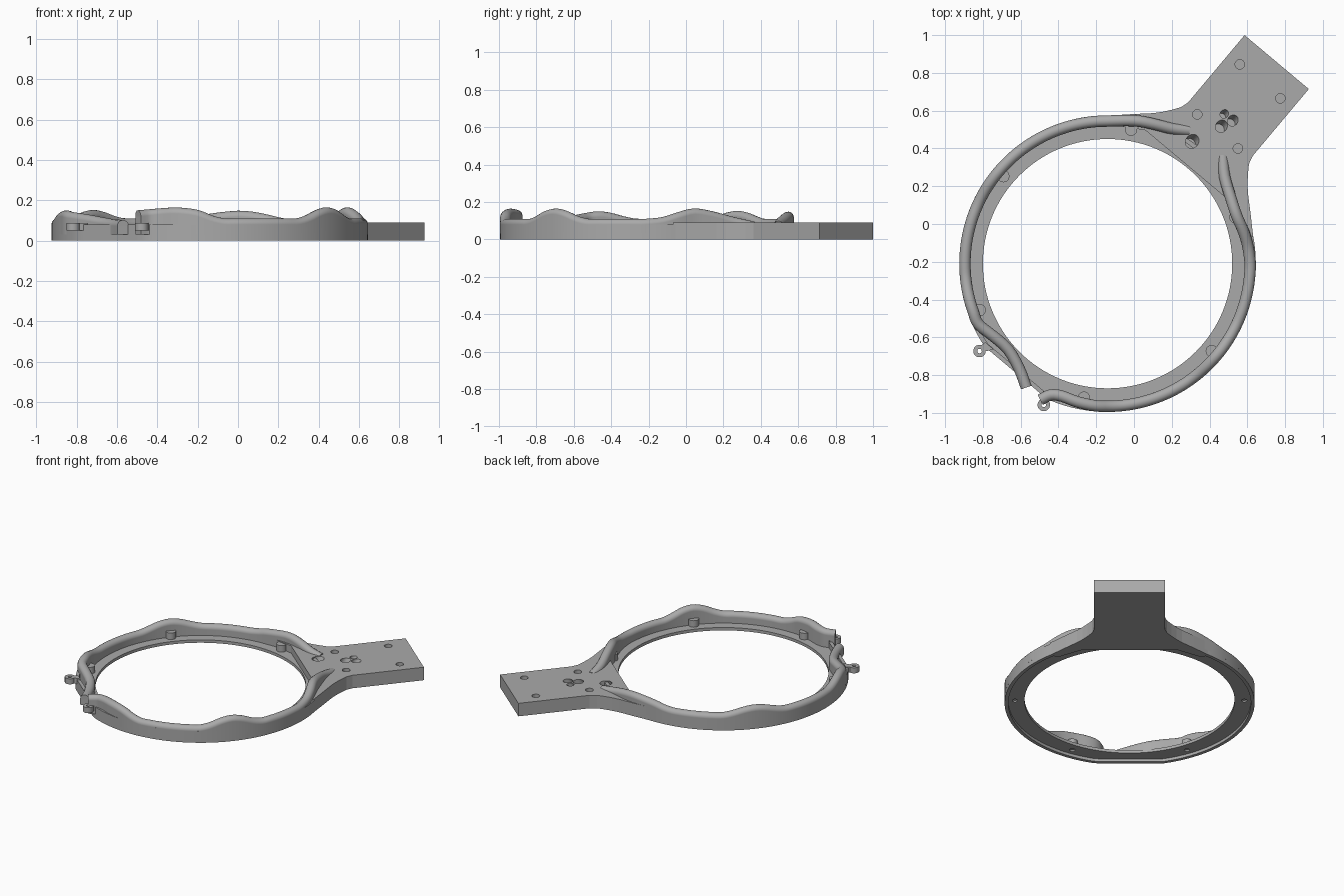
import bpy, bmesh, math
from mathutils import Vector, Matrix

cube = bpy.data.objects.get("Cube")
if cube:
    bpy.data.objects.remove(cube, do_unlink=True)

CX, CY = -0.14, -0.21          # ring centre
R_IN, R_OUT, TUBE = 0.66, 0.785, 0.03
FLAT = 0.755                   # distance of the flat cut from the centre
HANDLE, GAP = math.radians(50), math.radians(230)

grey = bpy.data.materials.new("plain grey")
grey.use_nodes = True
grey.diffuse_color = (0.4, 0.4, 0.4, 1)
grey.node_tree.nodes["Principled BSDF"].inputs["Base Color"].default_value = (0.4, 0.4, 0.4, 1)


def finish(name, bm):
    bmesh.ops.recalc_face_normals(bm, faces=bm.faces)
    mesh = bpy.data.meshes.new(name)
    bm.to_mesh(mesh)
    bm.free()
    mesh.materials.append(grey)
    obj = bpy.data.objects.new(name, mesh)
    bpy.context.collection.objects.link(obj)
    return obj


def smooth(obj):
    bpy.ops.object.select_all(action="DESELECT")
    bpy.context.view_layer.objects.active = obj
    obj.select_set(True)
    bpy.ops.object.shade_smooth_by_angle(angle=math.radians(35))


def sweep(name, sections, closed=False):
    """Skin a row of matching cross-sections."""
    bm = bmesh.new()
    rows = [[bm.verts.new(p) for p in sec] for sec in sections]
    n = len(rows[0])
    for i in range(len(rows) if closed else len(rows) - 1):
        a, b = rows[i], rows[(i + 1) % len(rows)]
        for j in range(n):
            k = (j + 1) % n
            bm.faces.new((a[j], a[k], b[k], b[j]))
    if not closed:
        bm.faces.new(rows[0])
        bm.faces.new(rows[-1])
    obj = finish(name, bm)
    smooth(obj)
    return obj


def prism(name, outline, z0, z1):
    bm = bmesh.new()
    face = bm.faces.new([bm.verts.new((x, y, z0)) for x, y in outline])
    ext = bmesh.ops.extrude_face_region(bm, geom=[face])
    verts = [v for v in ext["geom"] if isinstance(v, bmesh.types.BMVert)]
    bmesh.ops.translate(bm, verts=verts, vec=(0, 0, z1 - z0))
    return finish(name, bm)


def annulus(name, cx, cy, r_in, r_out, z0, z1, steps=128):
    """Flat ring; r_out may be a function of the angle."""
    secs = []
    for i in range(steps):
        a = 2 * math.pi * i / steps
        ro = r_out(a) if callable(r_out) else r_out
        ri = r_in(a) if callable(r_in) else r_in
        c, s = math.cos(a), math.sin(a)
        secs.append([(cx + r * c, cy + r * s, z) for r, z in
                     ((ri, z0), (ro, z0), (ro, z1), (ri, z1))])
    return sweep(name, secs, True)


def cylinder(bm, x, y, r, z0, z1, tilt=0):
    mat = Matrix.Translation((x, y, (z0 + z1) / 2))
    if tilt:
        mat = mat @ Matrix.Rotation(tilt, 4, Vector((-math.sin(HANDLE), math.cos(HANDLE), 0)))
    bmesh.ops.create_cone(bm, cap_ends=True, segments=32, radius1=r, radius2=r,
                          depth=z1 - z0, matrix=mat)


def cut(obj, holes, name):
    for i, hole in enumerate(holes):
        bm = bmesh.new()
        cylinder(bm, *hole)
        cutter = finish(f"{name}_{i + 1}", bm)
        cutter.hide_render = True
        cutter.hide_set(True)
        cutter.display_type = "WIRE"
        mod = obj.modifiers.new("hole", "BOOLEAN")
        mod.operation, mod.solver, mod.object = "DIFFERENCE", "EXACT", cutter


def local(angle, s, t):
    """Point s along a radial direction and t to its left."""
    c, n = math.cos(angle), math.sin(angle)
    return CX + s * c - t * n, CY + s * n + t * c


def polar(deg, r):
    return local(math.radians(deg), r, 0)


def flat_cut(r, d):
    def radius(a):
        c = math.cos(a - GAP)
        return min(r, d / c) if c > 0.5 else r
    return radius


# Flange and outer wall, cut flat at the gap
screws = [polar(20 + 60 * k, 0.72) for k in range(6)]
flange = annulus("flange", CX, CY, R_IN, flat_cut(0.77, FLAT - 0.01), 0.02, 0.04)
cut(flange, [(x, y, 0.017, 0, 0.06) for x, y in screws], "screw_cutter")
annulus("outer_wall", CX, CY, flat_cut(0.762, FLAT - 0.022), flat_cut(R_OUT, FLAT), 0, 0.08)

# Screw bosses
for i, (x, y) in enumerate(screws):
    bm = bmesh.new()
    cylinder(bm, x, y, 0.032, 0.03, 0.085)
    smooth(finish(f"screw_boss_{i + 1}", bm))

# Handle plate with flared root
side = [(1.393, 0.222), (0.93, 0.222), (0.886, 0.234), (0.843, 0.263), (0.8, 0.296),
        (0.763, 0.33), (0.697, 0.402), (0.604, 0.5), (0.58, 0.45), (0.67, 0.30)]
outline = side + [(s, -t) for s, t in reversed(side)]
handle = prism("handle_plate", [local(HANDLE, s, t) for s, t in outline], 0, 0.09)
mounts = [(0.56, 0.845), (0.775, 0.665), (0.335, 0.58), (0.55, 0.40)]
cut(handle, [(x, y, 0.025, 0.04, 0.14) for x, y in mounts], "mount_cutter")
wires = [(0.48, 0.585, 0.021), (0.525, 0.55, 0.027), (0.465, 0.52, 0.03), (0.31, 0.44, 0.034)]
cut(handle, [(x, y, r, 0.045, 0.145, 0.5) for x, y, r in wires], "wire_cutter")


# Cable channels: a round tube on a wall, rising over each screw
def ring_run(start, end, step, bumps):
    pts = []
    for deg in range(start, end + (1 if step > 0 else -1), step):
        z = 0.08
        for centre, height, half in bumps:
            u = abs(deg - centre) / half
            if u < 1:
                z += height * math.cos(u * math.pi / 2) ** 2
        pts.append((*polar(deg, R_OUT - TUBE), z))
    return pts


def spline(points, sub=3):
    p = [Vector(q) for q in points]
    p = [2 * p[0] - p[1]] + p + [2 * p[-1] - p[-2]]
    out = []
    for a, b, c, d in zip(p, p[1:], p[2:], p[3:]):
        for k in range(sub):
            t = k / sub
            out.append(0.5 * (2 * b + (c - a) * t + (2 * a - 5 * b + 4 * c - d) * t * t
                              + (3 * b - a - 3 * c + d) * t ** 3))
    return out + [p[-2]]


def channel(name, points):
    path = spline(points)
    tube, wall = [], []
    for i, p in enumerate(path):
        t = (path[min(i + 1, len(path) - 1)] - path[max(i - 1, 0)]).normalized()
        n = Vector((-t.y, t.x, 0)).normalized()
        up = t.cross(n)
        tube.append([p + TUBE * (n * math.cos(a) + up * math.sin(a))
                     for a in (2 * math.pi * k / 16 for k in range(16))])
        l, r = p + n * TUBE, p - n * TUBE
        wall.append([(l.x, l.y, 0.03), (r.x, r.y, 0.03), r, l])
    sweep(name + "_tube", tube)
    sweep(name + "_wall", wall)


channel("back_channel",
        [(0.29, 0.495, 0.068), (0.2, 0.505, 0.085), (0.1, 0.53, 0.108), (0.0, 0.547, 0.118)]
        + ring_run(90, 205, 5, [(80, 0.04, 22), (140, 0.042, 17), (200, 0.04, 17)])
        + [(-0.75, -0.59, 0.1), (-0.67, -0.66, 0.085), (-0.61, -0.76, 0.075),
           (-0.57, -0.865, 0.072)])
channel("front_channel",
        [(0.47, 0.36, 0.065), (0.48, 0.25, 0.09), (0.515, 0.13, 0.122), (0.545, 0.04, 0.135),
         (0.58, -0.04, 0.115), (0.603, -0.12, 0.09)]
        + ring_run(0, -95, -5, [(-40, 0.055, 16), (-100, 0.055, 16)])
        + [(-0.3, -0.942, 0.134), (-0.38, -0.912, 0.13), (-0.44, -0.905, 0.125),
           (-0.495, -0.93, 0.12)])

# Clamp lugs beside the gap
for name, m in (("right", -1), ("left", 1)):
    x, y = local(GAP, 0.79, 0.222 * m)
    annulus(name + "_lug", x, y, 0.012, 0.033, 0.05, 0.088, 24)
    web = [(0.735, 0.17), (0.775, 0.2), (0.775, 0.235), (0.735, 0.23)]
    prism(name + "_lug_web", [local(GAP, s, t * m) for s, t in web], 0.05, 0.088)
